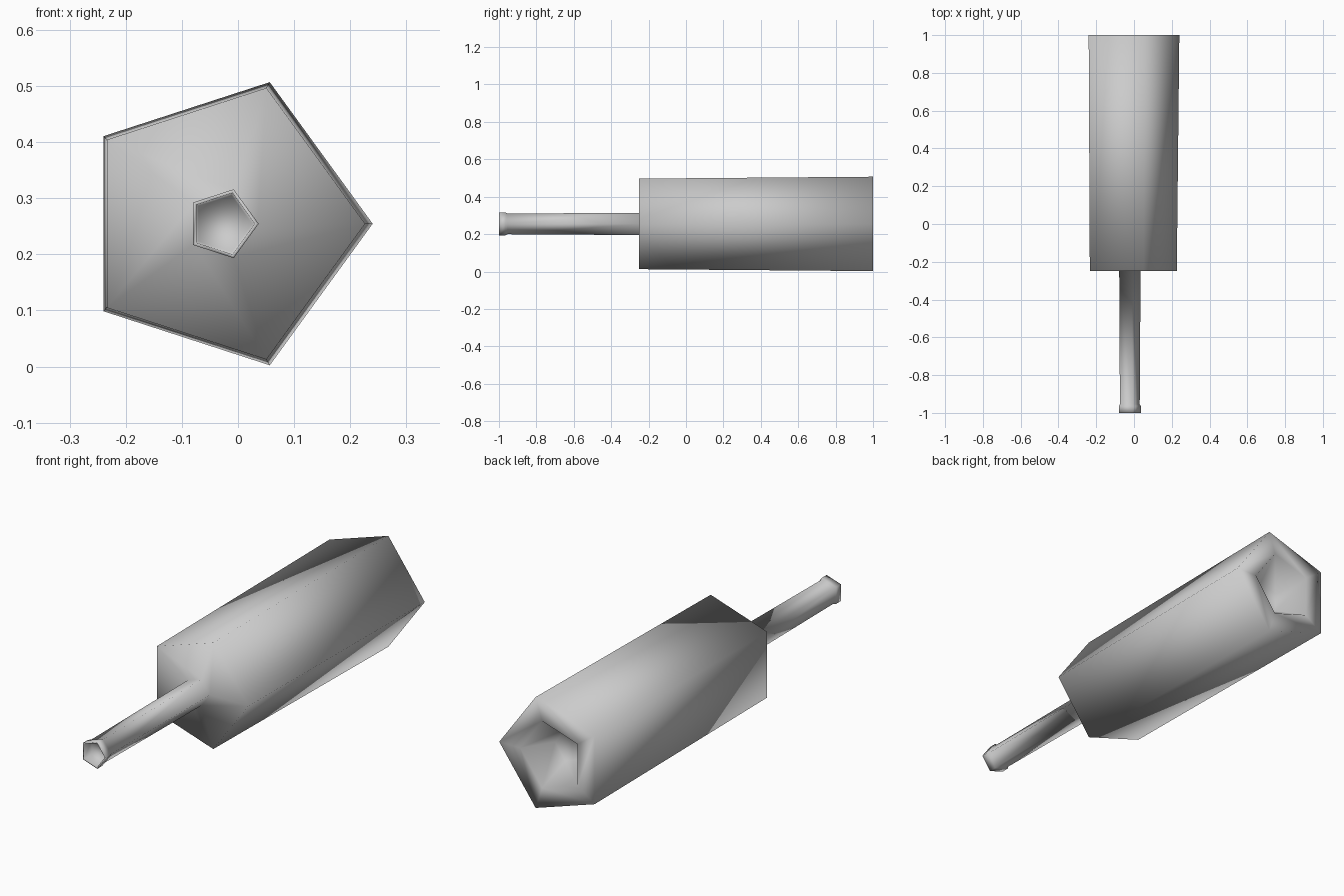
import bpy, bmesh, math

if "Cube" in bpy.data.objects:
    bpy.data.objects.remove(bpy.data.objects["Cube"])

# Closed five-sided profile along y: (y, radius, centre x)
PROFILE = [
    (-0.95, 0.053, -0.0277),   # floor of the mouth
    (-1.00, 0.0575, -0.0277),  # mouth opening
    (-1.00, 0.0645, -0.0277),  # collar front
    (-0.965, 0.0645, -0.0277), # collar back
    (-0.955, 0.058, -0.0277),  # neck start
    (-0.25, 0.0625, -0.0277),  # neck base
    (-0.25, 0.2545, -0.0280),  # shoulder rim
    (1.00, 0.2653, -0.0253),   # base rim
    (1.00, 0.160, -0.0253),    # recess rim
    (0.87, 0.075, -0.0253),    # recess floor
]
SIDES = 5
CENTRE_Z = 0.2545


def lathe(name, profile):
    bm = bmesh.new()
    rings = []
    for y, r, cx in profile:
        rings.append([bm.verts.new((cx + r * math.cos(2 * math.pi * i / SIDES), y,
                                    CENTRE_Z + r * math.sin(2 * math.pi * i / SIDES)))
                      for i in range(SIDES)])
    for a, b in zip(rings, rings[1:]):
        for i in range(SIDES):
            j = (i + 1) % SIDES
            bm.faces.new((a[i], a[j], b[j], b[i]))
    # close both recesses
    bm.faces.new(rings[0])
    bm.faces.new(rings[-1])
    bmesh.ops.recalc_face_normals(bm, faces=bm.faces)
    for f in bm.faces:
        f.smooth = True
    mesh = bpy.data.meshes.new(name)
    bm.to_mesh(mesh)
    bm.free()
    obj = bpy.data.objects.new(name, mesh)
    bpy.context.collection.objects.link(obj)
    return obj


# Low-poly bottle lying on its side
lathe("bottle", PROFILE)
